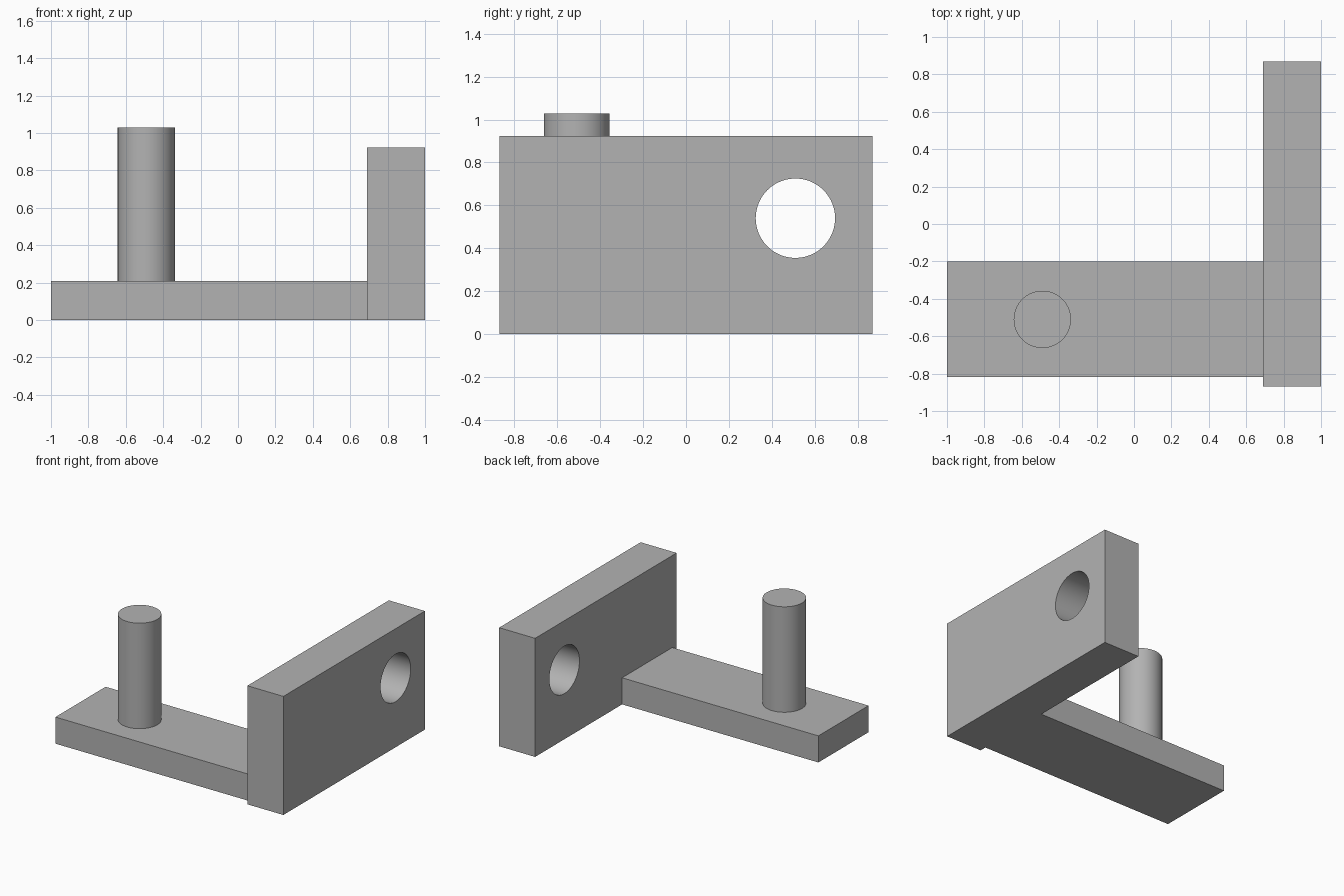
import bpy
from mathutils import Vector
from math import pi, radians

if "Cube" in bpy.data.objects:
    bpy.data.objects.remove(bpy.data.objects["Cube"], do_unlink=True)

grey = bpy.data.materials.new("plain_grey")
grey.use_nodes = True
grey.diffuse_color = (0.45, 0.45, 0.45, 1)
grey.node_tree.nodes["Principled BSDF"].inputs["Base Color"].default_value = grey.diffuse_color


def finish(name):
    ob = bpy.context.object
    ob.name = name
    ob.data.materials.append(grey)
    return ob


def box(name, low, high):
    low, high = Vector(low), Vector(high)
    bpy.ops.mesh.primitive_cube_add(size=1, location=(low + high) / 2)
    ob = finish(name)
    ob.scale = high - low
    bpy.ops.object.transform_apply(location=False, rotation=False, scale=True)
    return ob


def cylinder(name, radius, depth, centre, rotation=(0, 0, 0)):
    bpy.ops.mesh.primitive_cylinder_add(vertices=96, radius=radius, depth=depth,
                                        location=centre, rotation=rotation)
    return finish(name)


def smooth(ob):
    bpy.ops.object.select_all(action="DESELECT")
    ob.select_set(True)
    bpy.context.view_layer.objects.active = ob
    bpy.ops.object.shade_smooth_by_angle(angle=radians(30))


# Horizontal arm and the upright pin on it
box("base_arm", (-1, -0.817, 0), (0.69, -0.2, 0.207))
smooth(cylinder("upright_pin", 0.153, 0.823, (-0.49, -0.51, 0.6165)))

# Upright plate with a round through hole
plate = box("upright_plate", (0.69, -0.87, 0), (1, 0.87, 0.923))
cutter = cylinder("hole_cutter", 0.185, 1, (0.845, 0.51, 0.54), (0, pi / 2, 0))
hole = plate.modifiers.new("round_hole", "BOOLEAN")
hole.object = cutter
hole.operation = "DIFFERENCE"
hole.solver = "EXACT"
bpy.context.view_layer.objects.active = plate
bpy.ops.object.modifier_apply(modifier=hole.name)
bpy.data.objects.remove(cutter, do_unlink=True)
smooth(plate)
